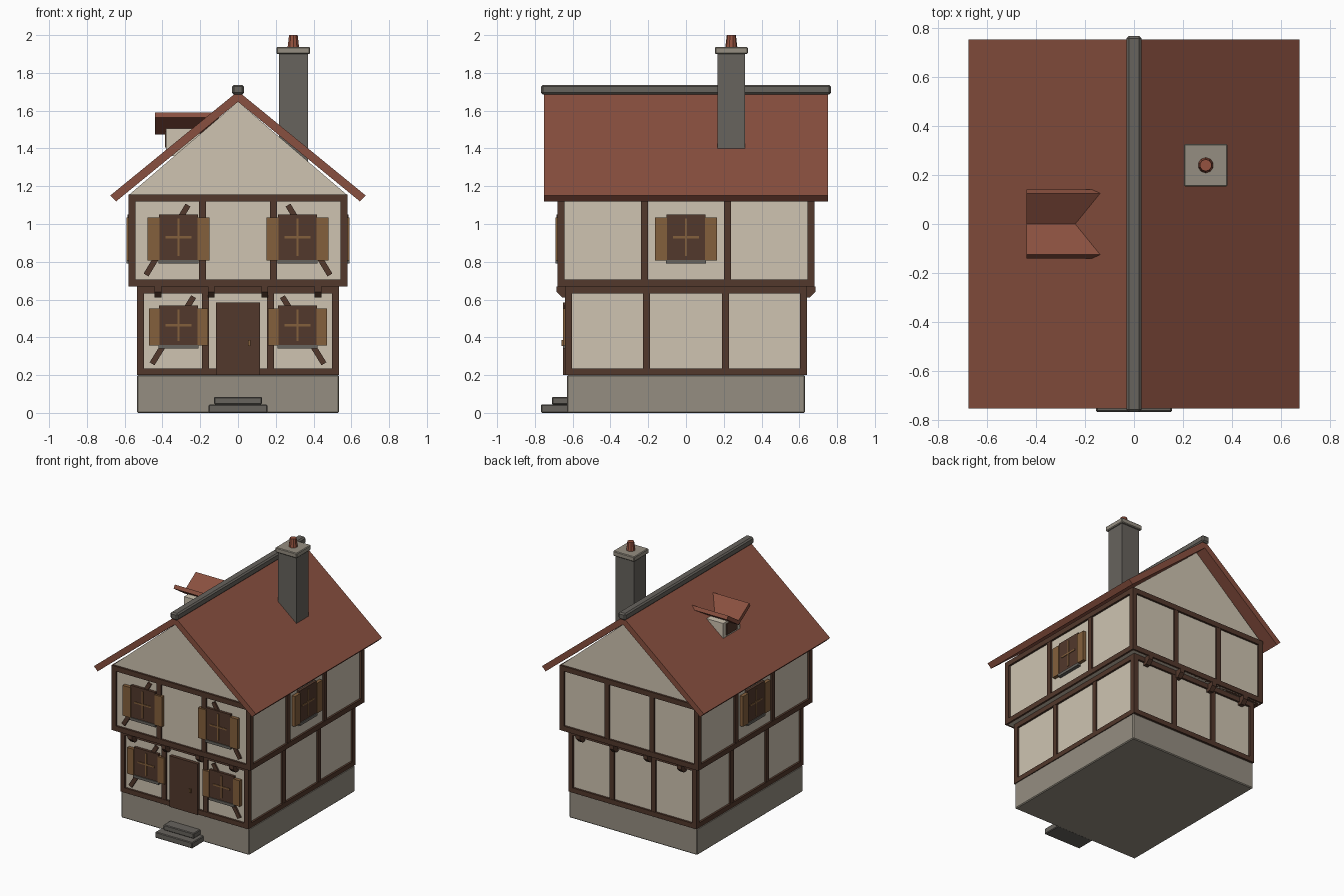
import bpy, bmesh, math
from mathutils import Vector

cube = bpy.data.objects.get("Cube")
if cube:
    bpy.data.objects.remove(cube, do_unlink=True)


def material(name, rgb):
    m = bpy.data.materials.new(name)
    m.use_nodes = True
    m.diffuse_color = (*rgb, 1)
    for n in m.node_tree.nodes:
        if n.type == "BSDF_PRINCIPLED":
            n.inputs["Base Color"].default_value = (*rgb, 1)
            n.inputs["Roughness"].default_value = 0.8
    return m


plaster = material("plaster", (0.62, 0.55, 0.44))
timber = material("dark_timber", (0.085, 0.040, 0.025))
tile = material("roof_tile", (0.25, 0.08, 0.05))
stone = material("light_stone", (0.30, 0.27, 0.22))
slate = material("dark_stone", (0.135, 0.125, 0.11))
wood = material("shutter_wood", (0.23, 0.115, 0.045))
clay = material("pot_clay", (0.30, 0.085, 0.05))


def finish(name, bm, mat, bevel=0):
    bmesh.ops.recalc_face_normals(bm, faces=bm.faces)
    me = bpy.data.meshes.new(name)
    bm.to_mesh(me)
    bm.free()
    me.materials.append(mat)
    ob = bpy.data.objects.new(name, me)
    bpy.context.collection.objects.link(ob)
    if bevel:
        mod = ob.modifiers.new("edge", "BEVEL")
        mod.width = bevel
        mod.segments = 1
    return ob


def prism(name, pts, place, a, b, mat, bevel=0):
    """Extrude a 2D outline from a to b; place(p, q, t) gives the 3D point."""
    bm = bmesh.new()
    face = bm.faces.new([bm.verts.new(place(p, q, a)) for p, q in pts])
    new = bmesh.ops.extrude_face_region(bm, geom=[face])["geom"]
    shift = Vector(place(0, 0, b)) - Vector(place(0, 0, a))
    bmesh.ops.translate(bm, vec=shift, verts=[v for v in new if isinstance(v, bmesh.types.BMVert)])
    return finish(name, bm, mat, bevel)


def box(name, x, y, z, mat, bevel=0):
    pts = [(x[0], y[0]), (x[1], y[0]), (x[1], y[1]), (x[0], y[1])]
    return prism(name, pts, lambda p, q, t: (p, q, t), z[0], z[1], mat, bevel)


# Each wall face maps (across, outward) to (x, y)
FACES = {
    "front": lambda u, d: (u, -d),
    "back": lambda u, d: (u, d),
    "right": lambda u, d: (d, u),
    "left": lambda u, d: (-d, u),
}


def on_wall(name, face, u, d, z, mat):
    (x0, y0), (x1, y1) = FACES[face](u[0], d[0]), FACES[face](u[1], d[1])
    return box(name, sorted((x0, x1)), sorted((y0, y1)), z, mat)


def around(c, half):
    return (c - half, c + half)


# Stone base and door steps
box("foundation", (-0.535, 0.535), (-0.63, 0.63), (0, 0.2), stone, 0.006)
box("lower_step", (-0.155, 0.155), (-0.767, -0.62), (0, 0.045), slate, 0.005)
box("upper_step", (-0.127, 0.127), (-0.71, -0.62), (0.045, 0.085), slate, 0.005)


# Timber-framed storeys
def storey(name, hx, hy, z0, z1, rail, px, py):
    w, inset = 0.037, 0.015
    box(name + "_walls", (inset - hx, hx - inset), (inset - hy, hy - inset), (z0, z1 - 0.002), plaster)
    for sx in (-1, 1):
        for sy in (-1, 1):
            box(name + "_corner_post", sorted((sx * hx, sx * (hx - w))),
                sorted((sy * hy, sy * (hy - w))), (z0, z1), timber)
    for face in FACES:
        wide, deep, post = (hx, hy, px) if face in ("front", "back") else (hy, hx, py)
        span, depth = (w - wide, wide - w), (deep - w, deep)
        on_wall(name + "_sill_beam", face, span, depth, (z0, z0 + rail), timber)
        on_wall(name + "_top_beam", face, span, depth, (z1 - rail, z1), timber)
        for c in (-post, post):
            on_wall(name + "_post", face, around(c, w / 2), (deep - w, deep - 0.002),
                    (z0 + rail, z1 - rail), timber)


storey("ground_floor", 0.535, 0.64, 0.2, 0.668, 0.036, 0.172, 0.21)
storey("upper_floor", 0.58, 0.68, 0.668, 1.157, 0.038, 0.188, 0.22)

# Brackets under the overhang
bracket = [(0.62, 0.61), (0.655, 0.61), (0.685, 0.64), (0.685, 0.669), (0.62, 0.669)]
for face in ("front", "back"):
    for c in (-0.423, -0.142, 0.142, 0.423):
        prism("bracket", bracket, lambda p, q, t: (*FACES[face](t, p), q), c - 0.018, c + 0.018, timber)


# Windows with cross bars, sill and open shutters
def window(face, c, wall, z0, z1, shutter):
    mid = (z0 + z1) / 2
    on_wall("window_panel", face, around(c, 0.102), (wall - 0.01, wall + 0.02), (z0, z1), timber)
    on_wall("window_upright_bar", face, around(c, 0.006), (wall, wall + 0.025),
            (z0 + 0.02, z1 - 0.02), wood)
    on_wall("window_cross_bar", face, around(c, 0.07), (wall, wall + 0.024), around(mid, 0.006), wood)
    on_wall("window_sill", face, around(c, 0.106), (wall - 0.01, wall + 0.026), (z0 - 0.02, z0), slate)
    for s in (-1, 1):
        on_wall("shutter", face, around(c + s * (0.1 + shutter / 2), shutter / 2),
                (wall - 0.01, wall + 0.026), (z0 - 0.003, z1 - 0.015), wood)


# Slanted braces behind the front windows
def brace(side, wall, x0, z0, x1, z1):
    a, b = Vector((side * x0, z0)), Vector((side * x1, z1))
    d = (b - a).normalized() * 0.015
    n = Vector((-d.y, d.x))
    prism("brace", [a + n, b + n, b - n, a - n], lambda p, q, t: (p, -t, q),
          wall - 0.01, wall + 0.012, timber)


for s in (-1, 1):
    window("front", s * 0.315, 0.625, 0.36, 0.568, 0.055)
    window("front", s * 0.315, 0.665, 0.81, 1.05, 0.064)
    brace(s, 0.625, 0.235, 0.615, 0.455, 0.26)
    brace(s, 0.665, 0.265, 1.1, 0.487, 0.73)
for face in ("left", "right"):
    window(face, 0, 0.565, 0.81, 1.05, 0.064)

# Door
box("door", (-0.116, 0.116), (-0.65, -0.61), (0.2, 0.585), timber)
box("door_handle", (0.054, 0.066), (-0.66, -0.645), (0.355, 0.385), wood)


# Attic gable, roof and ridge
def along_y(p, q, t):
    return (p, t, q)


prism("gable", [(-0.575, 1.156), (0.575, 1.156), (0, 1.648)], along_y, -0.665, 0.665, plaster)
slope = [(0.676, 1.151), (0.645, 1.12)]
prism("main_roof", [(0, 1.703), *slope, (0, 1.647), *[(-x, z) for x, z in reversed(slope)]],
      along_y, -0.753, 0.753, tile)
box("roof_ridge", (-0.031, 0.031), (-0.768, 0.768), (1.685, 1.737), slate, 0.01)

# Chimney
box("chimney_stack", (0.216, 0.37), (0.168, 0.312), (1.3, 1.9), slate)
box("chimney_cap", (0.204, 0.382), (0.153, 0.327), (1.9, 1.937), stone, 0.005)
bm = bmesh.new()
bmesh.ops.create_cone(bm, cap_ends=True, segments=10, radius1=0.032, radius2=0.024, depth=0.065)
bmesh.ops.translate(bm, vec=(0.293, 0.24, 1.9675), verts=bm.verts)
finish("chimney_pot", bm, clay)

# Dormer with a valley roof
box("dormer_walls", (-0.38, -0.2), (-0.1, 0.1), (1.36, 1.506), plaster)
box("dormer_window", (-0.386, -0.37), (-0.065, 0.065), (1.405, 1.49), timber)
wing = [(0.125, 1.59), (0.14, 1.565)]
prism("dormer_roof", [(0, 1.507), *wing, (0, 1.473), *[(-y, z) for y, z in reversed(wing)]],
      lambda p, q, t: (t, p, q), -0.44, -0.1, tile)
